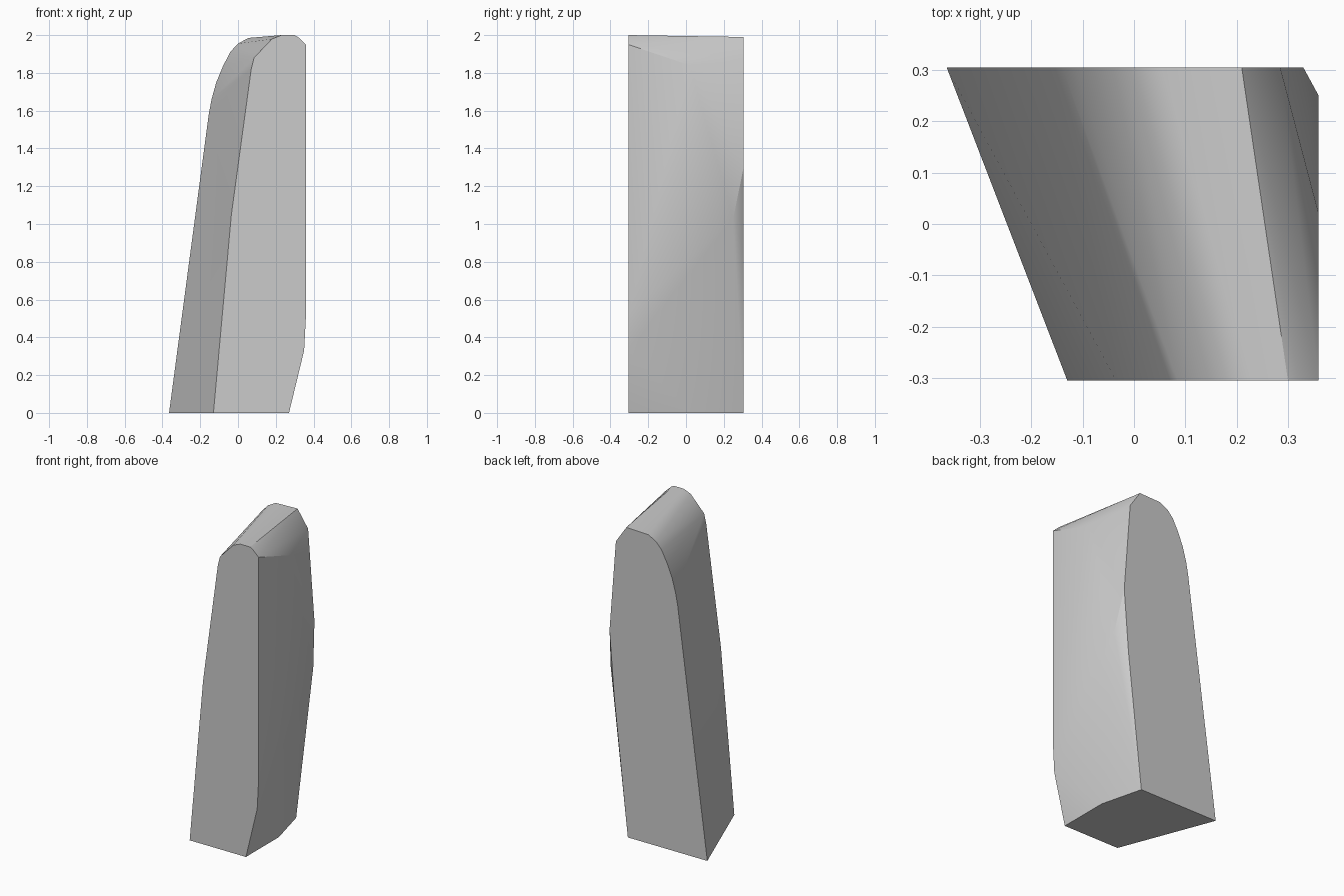
import bpy, bmesh, math

cube = bpy.data.objects.get("Cube")
if cube:
    bpy.data.objects.remove(cube, do_unlink=True)

HALF_DEPTH = 0.305

# Front and back outlines as (x, z), running up the -x side and down the +x side
front_outline = [(-0.13, 0), (-0.035, 1.05), (0.07, 1.82), (0.085, 1.88), (0.18, 1.98),
                 (0.23, 2.0), (0.3, 2.0), (0.32, 1.988), (0.36, 1.95),
                 (0.36, 0.52), (0.35, 0.33), (0.27, 0)]
back_outline = [(-0.365, 0), (-0.155, 1.58), (-0.14, 1.66), (-0.115, 1.75), (-0.08, 1.835),
                (-0.04, 1.912), (0, 1.955), (0.055, 1.985), (0.21, 1.99),
                (0.285, 1.88), (0.33, 1.3), (0.297, 0.88), (0.2, 0)]
# Corners that fill out the +x side between the two outlines
side_bulge = [(0.36, 0.25, 1.03), (0.36, 0.02, 1.84), (0.27, 0.03, 0)]

points = [(x, -HALF_DEPTH, z) for x, z in front_outline]
points += [(x, HALF_DEPTH, z) for x, z in back_outline]
points += side_bulge

# Convex stone block wrapped around the outlines
bm = bmesh.new()
for p in points:
    bm.verts.new(p)
bmesh.ops.convex_hull(bm, input=bm.verts[:])
bmesh.ops.dissolve_limit(bm, angle_limit=math.radians(0.5), verts=bm.verts[:], edges=bm.edges[:])
bmesh.ops.recalc_face_normals(bm, faces=bm.faces[:])
mesh = bpy.data.meshes.new("stone_slab")
bm.to_mesh(mesh)
bm.free()

slab = bpy.data.objects.new("stone_slab", mesh)
bpy.context.collection.objects.link(slab)

# Plain grey surface
grey = bpy.data.materials.new("light_grey")
grey.use_nodes = True
colour = (0.6, 0.6, 0.6, 1)
grey.diffuse_color = colour
grey.node_tree.nodes["Principled BSDF"].inputs["Base Color"].default_value = colour
mesh.materials.append(grey)

# Soft shading across the rounded sides, crisp outline edges
bpy.ops.object.select_all(action='DESELECT')
slab.select_set(True)
bpy.context.view_layer.objects.active = slab
bpy.ops.object.shade_smooth_by_angle(angle=math.radians(30))
